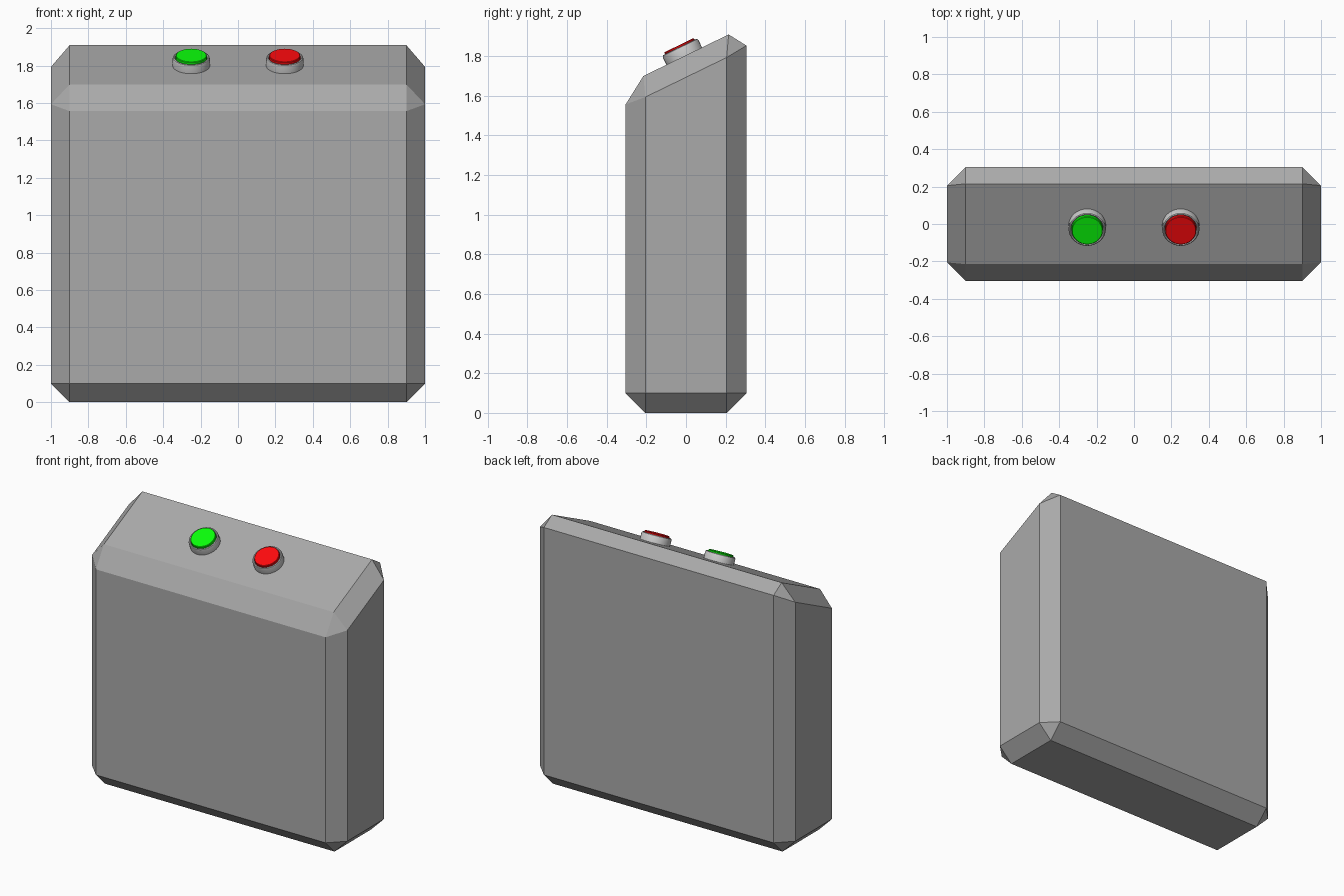
import bpy, bmesh, math
from mathutils import Matrix

if "Cube" in bpy.data.objects:
    bpy.data.objects.remove(bpy.data.objects["Cube"])

HALF_Y, FRONT_Z, BACK_Z = 0.305, 1.656, 1.953
TILT = math.atan2(BACK_Z - FRONT_Z, 2 * HALF_Y)
MID_Z = (FRONT_Z + BACK_Z) / 2


def new_object(name, bm, mat=None):
    bmesh.ops.recalc_face_normals(bm, faces=bm.faces)
    mesh = bpy.data.meshes.new(name)
    bm.to_mesh(mesh)
    bm.free()
    obj = bpy.data.objects.new(name, mesh)
    bpy.context.collection.objects.link(obj)
    if mat:
        mesh.materials.append(mat)
    return obj


def material(name, color):
    mat = bpy.data.materials.new(name)
    mat.diffuse_color = color
    mat.use_nodes = True
    mat.node_tree.nodes["Principled BSDF"].inputs["Base Color"].default_value = mat.diffuse_color
    return mat


def lathe(name, profile, x, mat=None, steps=32):
    """Spin a (radius, height) profile and seat it on the sloped top."""
    bm = bmesh.new()
    verts = [bm.verts.new((r, 0, h)) for r, h in profile]
    edges = [bm.edges.new(pair) for pair in zip(verts, verts[1:])]
    bmesh.ops.spin(bm, geom=verts + edges, axis=(0, 0, 1), cent=(0, 0, 0),
                   angle=math.tau, steps=steps, use_duplicate=False)
    bmesh.ops.remove_doubles(bm, verts=bm.verts, dist=1e-5)
    obj = new_object(name, bm, mat)
    # The slide of -0.01 runs along the slope
    obj.matrix_world = (Matrix.Translation((x, 0, MID_Z)) @ Matrix.Rotation(TILT, 4, 'X')
                        @ Matrix.Translation((0, -0.01, 0)))
    bpy.ops.object.select_all(action='DESELECT')
    obj.select_set(True)
    bpy.context.view_layer.objects.active = obj
    bpy.ops.object.shade_smooth_by_angle(angle=math.radians(30))


# Housing: box with a slanted top and chamfered edges
bm = bmesh.new()
bmesh.ops.create_cube(bm, size=2)
for v in bm.verts:
    top = BACK_Z if v.co.y > 0 else FRONT_Z
    v.co.z = top if v.co.z > 0 else 0
    v.co.y *= HALF_Y
housing = new_object("housing", bm, material("dark_grey", (0.4, 0.4, 0.4, 1)))
bevel = housing.modifiers.new("chamfer", 'BEVEL')
bevel.width = 0.1
bevel.segments = 1

# Buttons: light grey collar with a coloured cap
COLLAR = [(0.1, -0.01), (0.1, 0.04), (0.097, 0.048), (0.092, 0.051),
          (0.087, 0.048), (0.085, 0.04), (0.085, 0.01)]
CAP = [(0.083, 0.01), (0.083, 0.058), (0.08, 0.061), (0, 0.061)]
for label, x, color in (("green", -0.25, (0.003, 1, 0.003, 1)),
                        ("red", 0.25, (1, 0.003, 0.004, 1))):
    lathe(label + "_button_collar", COLLAR, x)
    lathe(label + "_button_cap", CAP, x, material(label, color))
